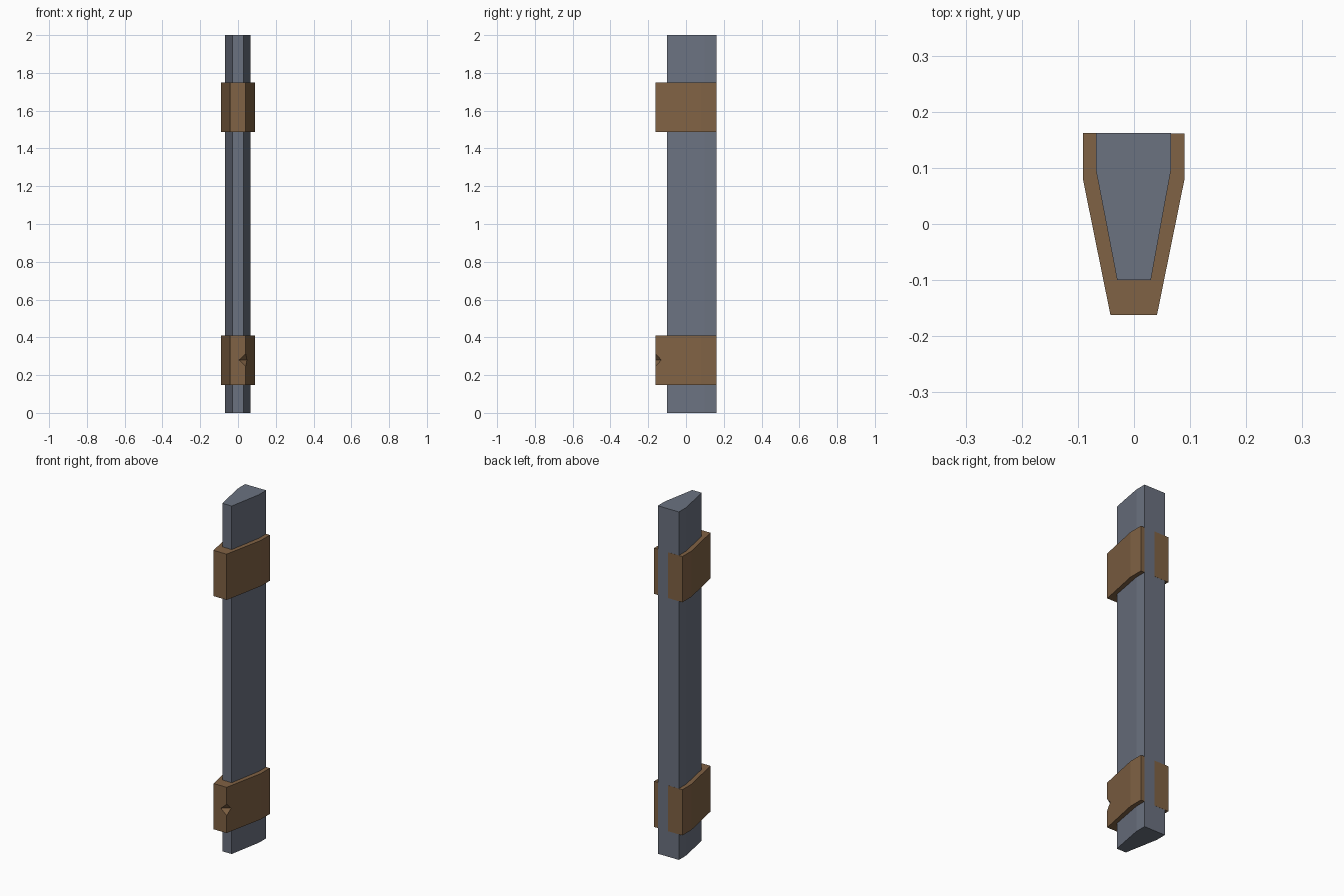
import bpy, bmesh
from mathutils import Vector

if "Cube" in bpy.data.objects:
    bpy.data.objects.remove(bpy.data.objects["Cube"])


def material(name, color):
    m = bpy.data.materials.new(name)
    m.diffuse_color = (*color, 1.0)
    m.use_nodes = True
    m.node_tree.nodes["Principled BSDF"].inputs["Base Color"].default_value = m.diffuse_color
    return m


STEEL = material("slate_grey", (0.147, 0.168, 0.216))
BROWN = material("band_brown", (0.216, 0.122, 0.058))


def finish(name, bm, mat):
    bmesh.ops.recalc_face_normals(bm, faces=bm.faces)
    me = bpy.data.meshes.new(name)
    bm.to_mesh(me)
    bm.free()
    me.materials.append(mat)
    ob = bpy.data.objects.new(name, me)
    bpy.context.collection.objects.link(ob)
    return ob


def extrude_profile(name, pts, z0, z1, mat):
    bm = bmesh.new()
    face = bm.faces.new([bm.verts.new((x, y, z0)) for x, y in pts])
    ext = bmesh.ops.extrude_face_region(bm, geom=[face])["geom"]
    top = [v for v in ext if isinstance(v, bmesh.types.BMVert)]
    bmesh.ops.translate(bm, verts=top, vec=(0, 0, z1 - z0))
    return finish(name, bm, mat)


# Tapered post, narrow at the front
extrude_profile("post", [(-0.03, -0.1), (0.03, -0.1), (0.066, 0.097), (0.066, 0.162),
                         (-0.068, 0.162), (-0.068, 0.097)], 0, 2, STEEL)

# Bands around the post; at the back the left half lies just proud of the post
BAND = [(-0.042, -0.162), (0.041, -0.162), (0.09, 0.08), (0.09, 0.1615),
        (0.0, 0.1615), (0.0, 0.1626), (-0.091, 0.1626), (-0.091, 0.08)]
extrude_profile("upper_band", BAND, 1.487, 1.75, BROWN)
lower = extrude_profile("lower_band", BAND, 0.147, 0.41, BROWN)

# V-shaped chip in the front right edge of the lower band
front, side = Vector((0.005, -0.162, 0.28)), Vector((0.0475, -0.13, 0.28))
mid = (front + side) / 2
along = (side - front).normalized() * 0.09
bm = bmesh.new()
ends = []
for s in (-1, 1):
    ring = [mid]
    for z in (0.313, 0.247):
        ring.append(mid + 2 * (Vector((0.041, -0.162, z)) - mid))
    ends.append([bm.verts.new(p + along * s) for p in ring])
a, b = ends
bm.faces.new(a)
bm.faces.new(b)
for i in range(3):
    j = (i + 1) % 3
    bm.faces.new((a[i], a[j], b[j], b[i]))
cutter = finish("chip_cutter", bm, BROWN)
cutter.hide_render = True
cutter.display_type = 'WIRE'
mod = lower.modifiers.new("chip", 'BOOLEAN')
mod.operation = 'DIFFERENCE'
mod.solver = 'EXACT'
mod.object = cutter
